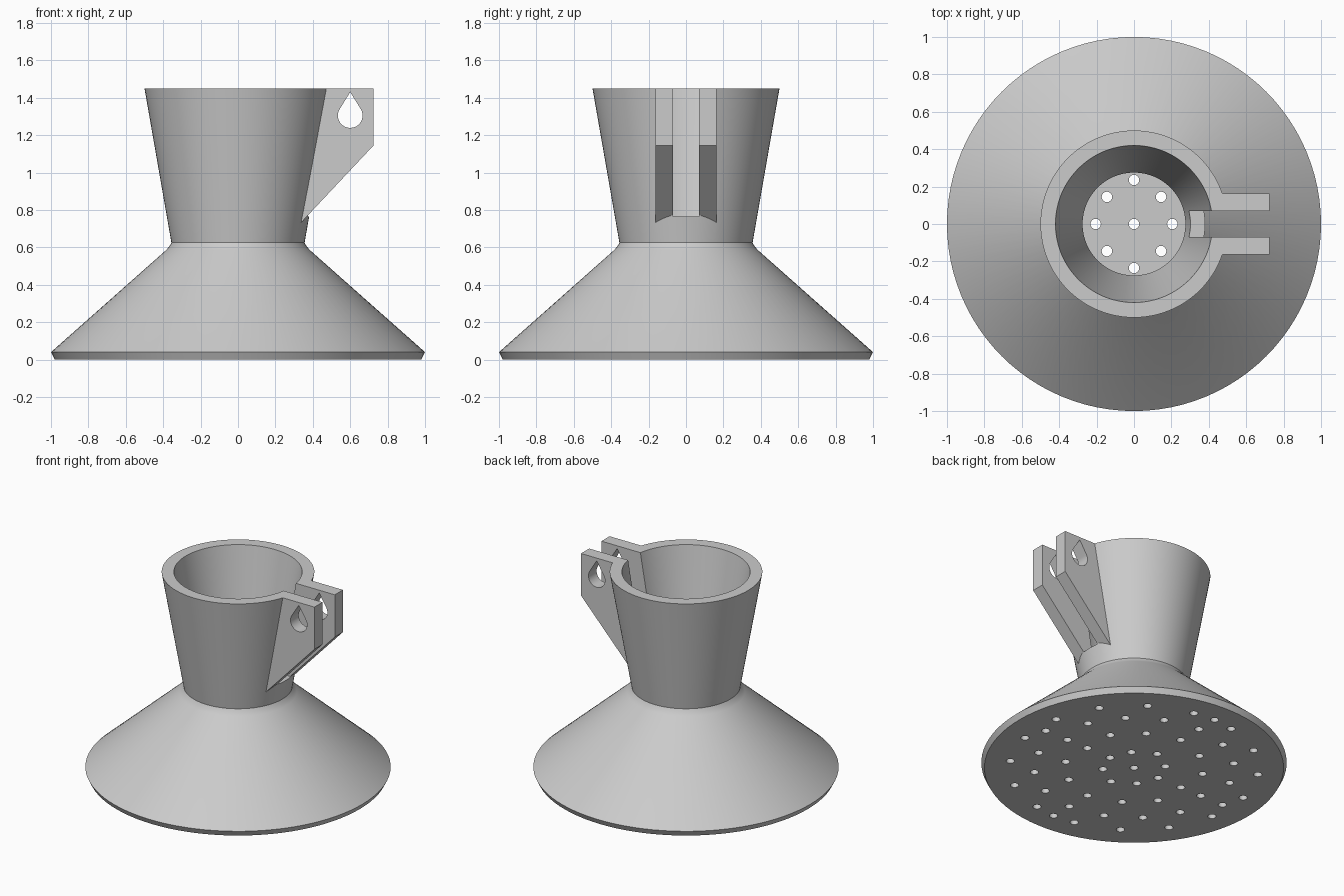
import bpy, bmesh, math
from mathutils import Matrix

if "Cube" in bpy.data.objects:
    bpy.data.objects.remove(bpy.data.objects["Cube"], do_unlink=True)

grey = bpy.data.materials.new("light_grey")
grey.use_nodes = True
GREY = (0.6, 0.6, 0.6, 1)
grey.diffuse_color = GREY
grey.node_tree.nodes["Principled BSDF"].inputs["Base Color"].default_value = GREY


def make_object(name, bm):
    bmesh.ops.recalc_face_normals(bm, faces=bm.faces)
    mesh = bpy.data.meshes.new(name)
    bm.to_mesh(mesh)
    bm.free()
    mesh.materials.append(grey)
    obj = bpy.data.objects.new(name, mesh)
    bpy.context.collection.objects.link(obj)
    return obj


def lathe(name, profile, segments=96):
    """Turn an (r, z) profile about z and cap both ends."""
    bm = bmesh.new()
    rings = []
    for r, z in profile:
        angles = [2 * math.pi * i / segments for i in range(segments)]
        rings.append([bm.verts.new((r * math.cos(a), r * math.sin(a), z)) for a in angles])
    for low, high in zip(rings, rings[1:]):
        for i in range(segments):
            j = (i + 1) % segments
            bm.faces.new((low[i], low[j], high[j], high[i]))
    bm.faces.new(rings[0])
    bm.faces.new(rings[-1])
    return make_object(name, bm)


def prism(name, outline, half_width):
    """Extrude an (x, z) outline symmetrically along y."""
    bm = bmesh.new()
    face = bm.faces.new([bm.verts.new((x, -half_width, z)) for x, z in outline])
    new = bmesh.ops.extrude_face_region(bm, geom=[face])["geom"]
    moved = [v for v in new if isinstance(v, bmesh.types.BMVert)]
    bmesh.ops.translate(bm, vec=(0, 2 * half_width, 0), verts=moved)
    return make_object(name, bm)


def combine(target, other, operation):
    """Apply a boolean and discard the helper."""
    mod = target.modifiers.new(other.name, "BOOLEAN")
    mod.operation, mod.solver, mod.object = operation, "EXACT", other
    bpy.ops.object.select_all(action="DESELECT")
    bpy.context.view_layer.objects.active = target
    target.select_set(True)
    bpy.ops.object.modifier_apply(modifier=mod.name)
    bpy.data.objects.remove(other, do_unlink=True)


# Hollow flared body: outside wall, rim, inside wall and spray plate
body = lathe("shower_head_body", [
    (0.98, 0), (1.0, 0.04), (0.385, 0.585), (0.367, 0.605), (0.356, 0.625), (0.5, 1.45),
    (0.42, 1.45), (0.275, 0.61), (0.89, 0.05)])

# Clamp lugs: one block, split by the slot that also opens the cup wall
lugs = prism("clamp_lugs", [
    (0.44, 1.45), (0.725, 1.45), (0.725, 1.145), (0.335, 0.73), (0.31, 0.703)], 0.163)
combine(body, lugs, "UNION")
slot = prism("slot_cutter", [(0.2, 0.765), (0.9, 0.765), (0.9, 1.6), (0.2, 1.6)], 0.07)
combine(body, slot, "DIFFERENCE")

# Teardrop bolt hole through both lugs
radius, apex = 0.066, 0.125
half = math.acos(radius / apex)
start, sweep = math.pi / 2 + half, 2 * (math.pi - half)
steps = 28
drop = [(0.6, 1.305 + apex)]
for i in range(steps + 1):
    a = start + sweep * i / steps
    drop.append((0.6 + radius * math.cos(a), 1.305 + radius * math.sin(a)))
combine(body, prism("bolt_hole_cutter", drop, 0.3), "DIFFERENCE")

# Spray holes: centre, both axes, and rings repeated in four quadrants
spots = [(0, 0)]
for x in (0.205, 0.4, 0.57, 0.755):
    spots += [(x, 0), (-x, 0)]
for y in (0.235, 0.475, 0.66, 0.82):
    spots += [(0, y), (0, -y)]
rings = [(0.205, (45,)), (0.455, (30, 60)), (0.655, (22.5, 45, 67.5)),
         (0.815, (11.25, 33.75, 56.25, 78.75))]
for r, angles in rings:
    for angle in angles:
        for quarter in range(4):
            a = math.radians(angle + 90 * quarter)
            spots.append((r * math.cos(a), r * math.sin(a)))
bm = bmesh.new()
for x, y in spots:
    bmesh.ops.create_cone(bm, cap_ends=True, segments=16, radius1=0.028, radius2=0.028,
                          depth=0.12, matrix=Matrix.Translation((x, y, 0)))
combine(body, make_object("spray_hole_cutter", bm), "DIFFERENCE")

bpy.ops.object.select_all(action="DESELECT")
body.select_set(True)
bpy.context.view_layer.objects.active = body
bpy.ops.object.shade_smooth_by_angle(angle=math.radians(30))
